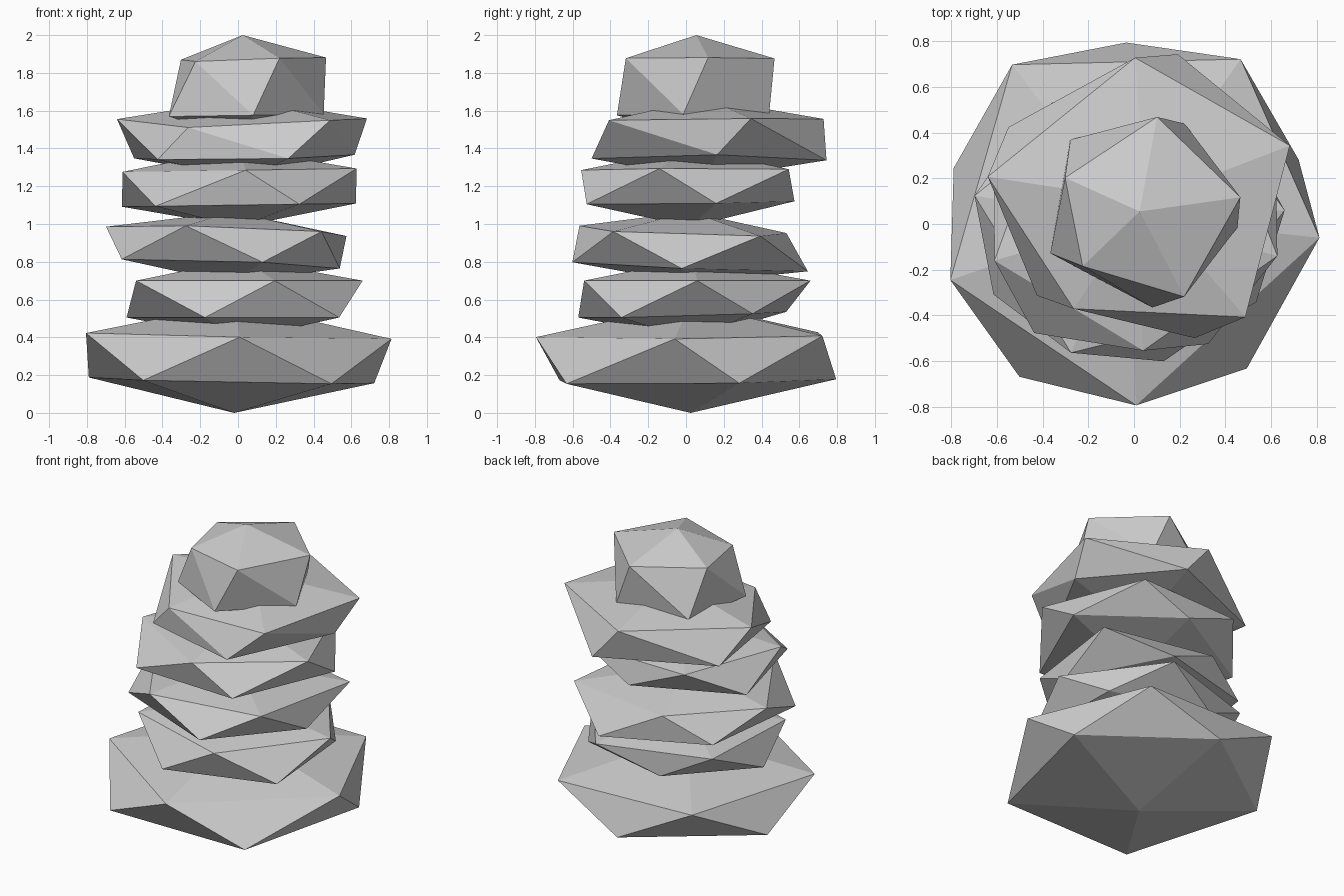
import bpy
import bmesh
from math import cos, sin, radians
from mathutils import Vector

cube = bpy.data.objects.get("Cube")
if cube:
    bpy.data.objects.remove(cube, do_unlink=True)

SIDES = 5

# Single stone colour
grey = bpy.data.materials.new("stone grey")
grey.use_nodes = True
colour = (0.6, 0.6, 0.6, 1)
grey.diffuse_color = colour
grey.node_tree.nodes["Principled BSDF"].inputs["Base Color"].default_value = colour


def add_ring(bm, x, y, z, radius, turn, slope, nudges):
    """Five corners around a centre, on a tilted plane, some nudged for a rough look."""
    ring = []
    for i in range(SIDES):
        a = radians(turn + i * 360 / SIDES)
        dx, dy = radius * cos(a), radius * sin(a)
        tilt = slope[0] * dx + slope[1] * dy
        corner = Vector((x + dx, y + dy, z + tilt))
        ring.append(bm.verts.new(corner + Vector(nudges.get(i, (0, 0, 0)))))
    return ring


def stone(name, upper, lower, cap, slope=(0, 0), upper_nudges={}, lower_nudges={}):
    """Squashed twenty-sided rock; upper and lower are (x, y, z, radius, turn)."""
    bm = bmesh.new()
    top_ring = add_ring(bm, *upper, slope, upper_nudges)
    low_ring = add_ring(bm, *lower, slope, lower_nudges)
    middle = (Vector(upper[:3]) + Vector(lower[:3])) / 2
    peak = bm.verts.new((middle.x, middle.y, upper[2] + cap))
    base = bm.verts.new((middle.x, middle.y, lower[2] - cap))
    for i in range(SIDES):
        j = (i + 1) % SIDES
        bm.faces.new((peak, top_ring[i], top_ring[j]))
        bm.faces.new((top_ring[i], low_ring[i], top_ring[j]))
        bm.faces.new((low_ring[i], low_ring[j], top_ring[j]))
        bm.faces.new((base, low_ring[j], low_ring[i]))
    bmesh.ops.recalc_face_normals(bm, faces=bm.faces)
    mesh = bpy.data.meshes.new(name)
    bm.to_mesh(mesh)
    bm.free()
    mesh.materials.append(grey)
    obj = bpy.data.objects.new(name, mesh)
    bpy.context.collection.objects.link(obj)
    return obj


# Wide base stone
stone("base_stone", (-0.02, 0.04, 0.41, 0.835, -16),
      (-0.02, 0.01, 0.17, 0.805, 19), cap=0.17, slope=(-0.02, 0.01),
      upper_nudges={0: (0.03, 0.13, 0), 1: (0.02, -0.01, 0)},
      lower_nudges={0: (-0.02, 0.01, 0), 1: (0, -0.02, 0),
                    3: (-0.02, -0.02, 0), 4: (0.03, 0, 0)})

# Four flat stones stacked on it
stone("second_stone", (0.03, 0.06, 0.7, 0.63, 0),
      (0.01, 0, 0.505, 0.6, 36), cap=0.115,
      upper_nudges={2: (-0.02, 0, 0), 3: (-0.06, 0, 0), 4: (-0.03, 0, 0)},
      lower_nudges={0: (0, 0, 0.02), 1: (0, -0.04, 0.03), 4: (0.04, 0.01, 0)})
stone("third_stone", (-0.04, 0.02, 0.965, 0.63, 32),
      (-0.02, 0.02, 0.785, 0.62, 68), cap=0.1, slope=(-0.035, -0.03),
      upper_nudges={0: (0.08, 0.04, 0), 1: (0, -0.1, 0), 2: (-0.03, 0.06, 0)},
      lower_nudges={0: (0, 0.05, -0.01), 2: (-0.07, 0, 0),
                    3: (0, -0.02, 0), 4: (-0.06, 0, 0)})
stone("fourth_stone", (0.01, 0.04, 1.285, 0.615, -17),
      (0, 0, 1.1, 0.615, 15), cap=0.115, slope=(0.015, 0),
      upper_nudges={0: (0.03, 0, 0), 3: (-0.04, 0, 0), 4: (0.02, 0.02, 0)},
      lower_nudges={0: (0.03, 0, 0), 1: (0, -0.04, 0.02), 2: (-0.04, 0, 0),
                    3: (-0.05, 0, 0), 4: (-0.01, -0.01, 0)})
stone("fifth_stone", (0.05, 0.1, 1.55, 0.65, 22),
      (0.05, 0.1, 1.35, 0.63, 77), cap=0.115, slope=(0.01, 0.01),
      upper_nudges={0: (0.03, 0, 0), 1: (0, -0.02, 0), 2: (-0.06, -0.05, 0.01),
                    3: (0.03, 0.08, -0.03), 4: (0.02, -0.01, 0)},
      lower_nudges={0: (0, 0.03, -0.02), 1: (-0.06, 0, 0),
                    3: (-0.03, -0.02, 0), 4: (-0.06, 0.01, 0.01)})

# Small tall stone on top
stone("top_stone", (0.03, 0.05, 1.875, 0.41, 8),
      (0.02, 0.06, 1.575, 0.43, 62), cap=0.125, slope=(0.015, 0),
      upper_nudges={0: (0.03, 0.01, 0), 1: (0, 0.015, 0), 2: (0.03, -0.04, 0),
                    3: (0.04, 0.05, -0.01), 4: (0.01, 0, 0)},
      lower_nudges={4: (0.01, 0, 0)})
